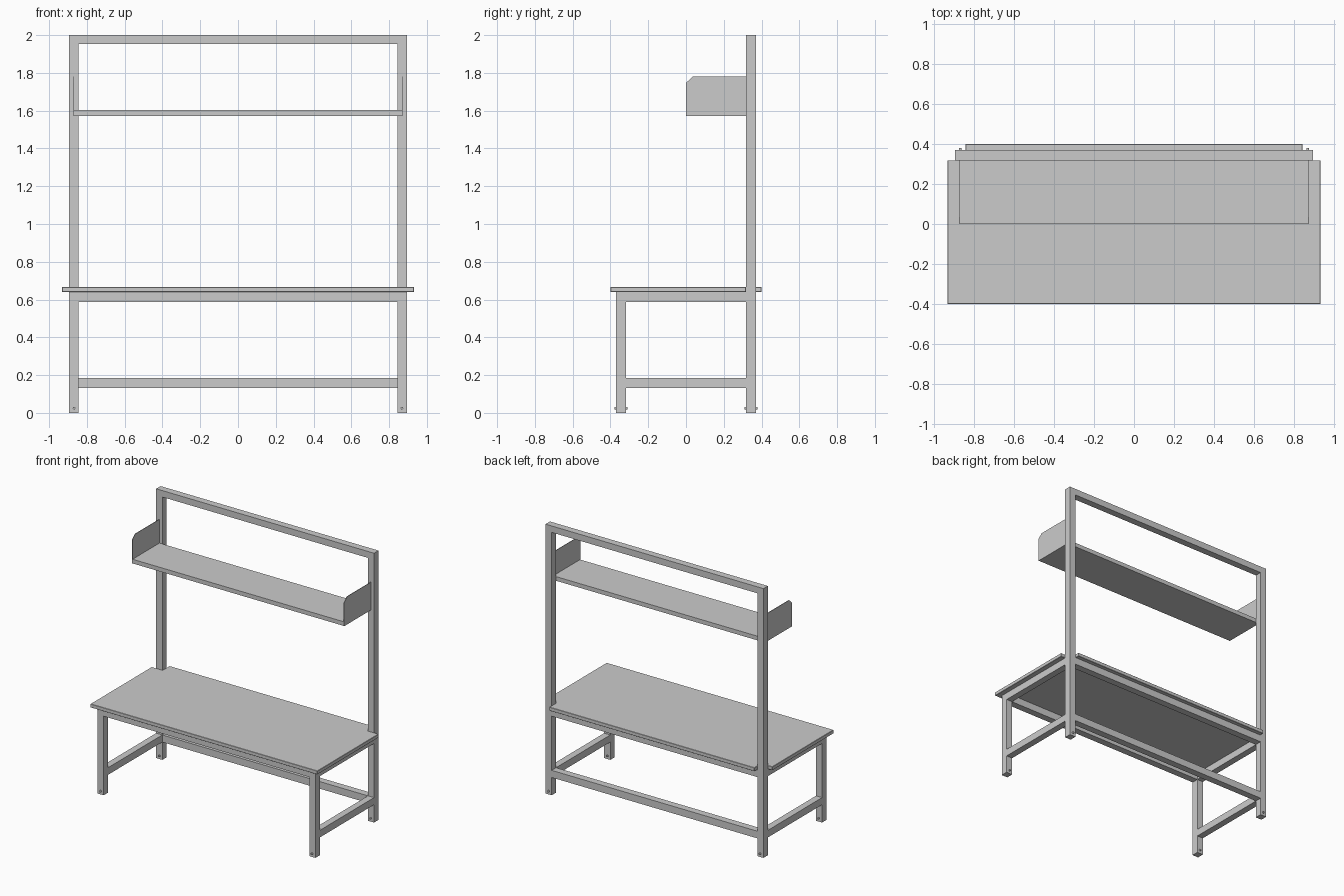
import bpy, bmesh, math

if "Cube" in bpy.data.objects:
    bpy.data.objects.remove(bpy.data.objects["Cube"])


def finish(name, bm):
    bmesh.ops.recalc_face_normals(bm, faces=bm.faces)
    me = bpy.data.meshes.new(name)
    bm.to_mesh(me)
    bm.free()
    ob = bpy.data.objects.new(name, me)
    bpy.context.collection.objects.link(ob)
    return ob


def box(name, x, y, z):
    """Box from (min, max) ranges."""
    bm = bmesh.new()
    bmesh.ops.create_cube(bm, size=1)
    for v in bm.verts:
        for i, (a, b) in enumerate((x, y, z)):
            v.co[i] = b if v.co[i] > 0 else a
    return finish(name, bm)


def prism(name, points, offset):
    """Extrude a closed outline of 3D points along an offset."""
    bm = bmesh.new()
    face = bm.faces.new([bm.verts.new(p) for p in points])
    ext = bmesh.ops.extrude_face_region(bm, geom=[face])
    verts = [g for g in ext["geom"] if isinstance(g, bmesh.types.BMVert)]
    bmesh.ops.translate(bm, verts=verts, vec=offset)
    return finish(name, bm)


def span(s, a, b):
    return tuple(sorted((s * a, s * b)))


XO, XI = 0.895, 0.845          # post outer / inner x
YO, YI = 0.37, 0.318           # leg outer / inner y
UPPER, LOWER = (0.587, 0.64), (0.132, 0.185)

for s, side in ((-1, "left"), (1, "right")):
    px = span(s, XI, XO)
    # uprights and side rails
    box(f"rear_post_{side}", px, (YI, YO), (0, 2))
    box(f"front_leg_{side}", px, (-YO, -YI), (0, 0.64))
    box(f"upper_side_rail_{side}", px, (-YI, YI), UPPER)
    box(f"lower_side_rail_{side}", px, (-YI, YI), LOWER)

    # chamfered shelf end panels
    outline = [(0, 1.573), (YI, 1.573), (YI, 1.78), (0.035, 1.78), (0, 1.747)]
    prism(f"shelf_end_{side}", [(s * 0.872, y, z) for y, z in outline], (-s * 0.004, 0, 0))

    # bolts through the feet
    for yc, row in ((-0.344, "front"), (0.344, "rear")):
        bpy.ops.mesh.primitive_cylinder_add(vertices=16, radius=0.007, depth=0.07,
                                            location=(s * 0.868, yc, 0.025),
                                            rotation=(math.pi / 2, 0, 0))
        bpy.context.object.name = f"foot_bolt_{row}_{side}"
        bpy.ops.object.shade_smooth_by_angle()

# cross rails
box("top_rail", (-XI, XI), (YI, YO), (1.952, 2))
box("upper_back_rail", (-XI, XI), (YI, YO), UPPER)
box("lower_back_rail", (-XI, XI), (YI, YO), LOWER)
box("upper_front_rail", (-XI, XI), (-YO, -YI), UPPER)

# shelf board
box("shelf", (-0.868, 0.868), (0.003, YI), (1.573, 1.604))

# tabletop notched around the rear posts
half = [(0.932, -0.4), (0.932, YI), (0.842, YI), (0.842, 0.4)]
outline = half + [(-x, y) for x, y in reversed(half)]
top = prism("tabletop", [(x, y, 0.64) for x, y in outline], (0, 0, 0.027))
bevel = top.modifiers.new("edge", "BEVEL")
bevel.width = 0.002
bevel.segments = 1
